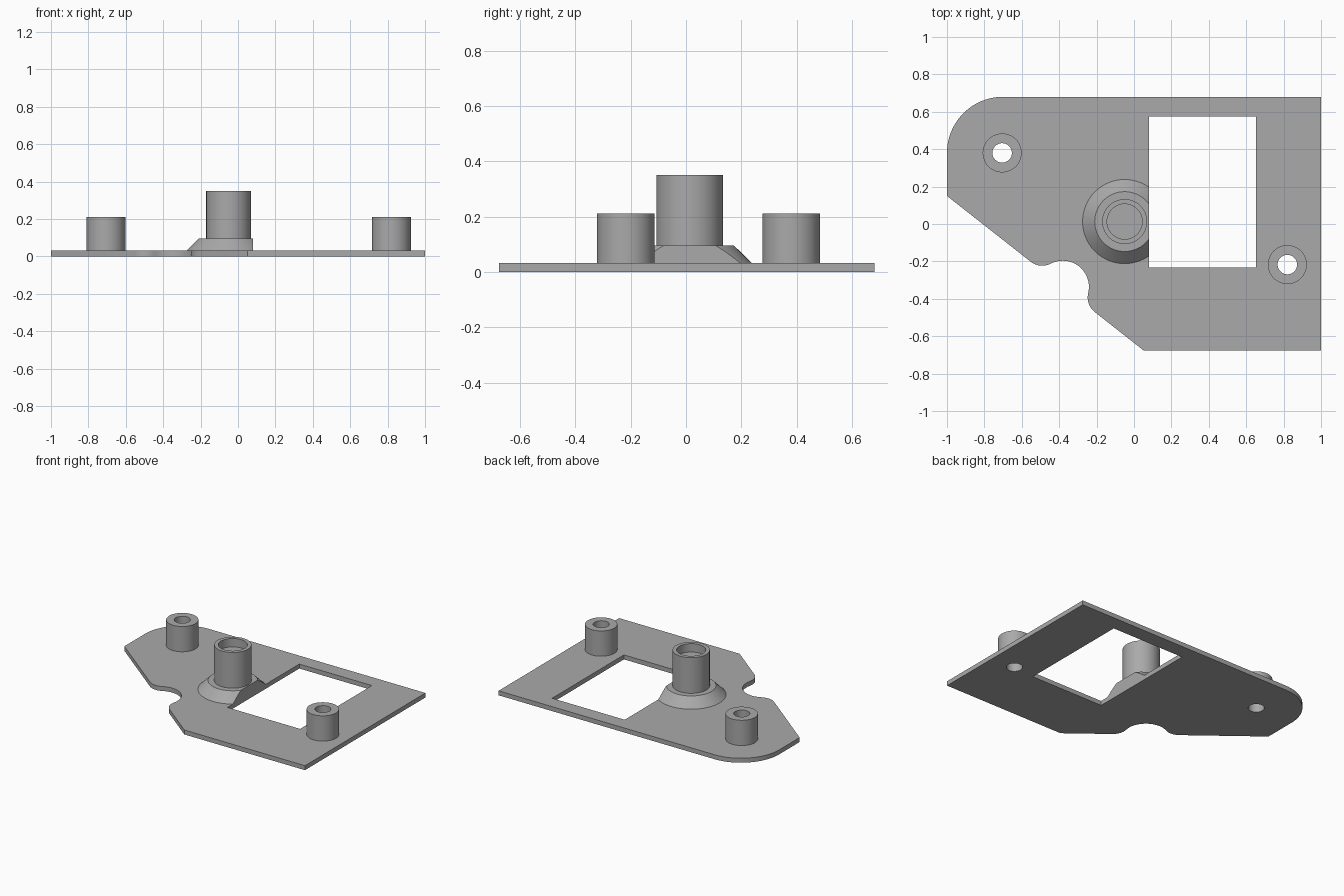
import bpy, bmesh
from math import pi, cos, sin, atan2, sqrt, radians
from mathutils import Vector

if "Cube" in bpy.data.objects:
    bpy.data.objects.remove(bpy.data.objects["Cube"])

grey = bpy.data.materials.new("plain grey")
grey.use_nodes = True
grey.diffuse_color = (0.4, 0.4, 0.4, 1)
grey.node_tree.nodes["Principled BSDF"].inputs["Base Color"].default_value = (0.4, 0.4, 0.4, 1)

THICK = 0.032
BOSSES = {"left_boss": (0.82, -0.217), "right_boss": (-0.705, 0.38)}
POST = (-0.05, 0.013)
WINDOW = (0.08, 0.652, -0.233, 0.575)  # x min, x max, y min, y max
HOLE_R = 0.052


def arc(centre, r, a0, a1, n=24):
    return [(centre[0] + r * cos(a0 + (a1 - a0) * i / n),
             centre[1] + r * sin(a0 + (a1 - a0) * i / n)) for i in range(n + 1)]


def angle(a, b):
    return atan2(b[1] - a[1], b[0] - a[0])


def finish(obj):
    obj.data.materials.clear()
    obj.data.materials.append(grey)
    bpy.ops.object.select_all(action='DESELECT')
    obj.select_set(True)
    bpy.context.view_layer.objects.active = obj
    bpy.ops.object.shade_smooth_by_angle(angle=radians(30))


def lathe(name, profile, xy, steps=64, closed=False, cut_x=None):
    """Spin an (r, z) profile about z, optionally trimmed flat at cut_x."""
    bm = bmesh.new()
    verts = [bm.verts.new((r, 0, z)) for r, z in profile]
    pairs = list(zip(verts, verts[1:])) + ([(verts[-1], verts[0])] if closed else [])
    edges = [bm.edges.new(p) for p in pairs]
    bmesh.ops.spin(bm, geom=verts + edges, cent=(0, 0, 0), axis=(0, 0, 1),
                   angle=2 * pi, steps=steps)
    bmesh.ops.remove_doubles(bm, verts=bm.verts, dist=1e-5)
    bmesh.ops.translate(bm, verts=bm.verts, vec=(*xy, 0))
    if cut_x is not None:
        res = bmesh.ops.bisect_plane(bm, geom=bm.verts[:] + bm.edges[:] + bm.faces[:],
                                     plane_co=(cut_x, 0, 0), plane_no=(1, 0, 0), clear_outer=True)
        rim = [e for e in res["geom_cut"] if isinstance(e, bmesh.types.BMEdge)]
        bmesh.ops.contextual_create(bm, geom=rim)
    bmesh.ops.recalc_face_normals(bm, faces=bm.faces)
    mesh = bpy.data.meshes.new(name)
    bm.to_mesh(mesh)
    bm.free()
    obj = bpy.data.objects.new(name, mesh)
    bpy.context.collection.objects.link(obj)
    finish(obj)


# Plate outline: rounded corner, then a slanted edge with a filleted round notch
start, end = Vector((-1, 0.15)), Vector((0.05, -0.675))
along = (end - start).normalized()
inward = Vector((-along.y, along.x))
notch = start + along * (Vector((-0.38, -0.335)) - start).dot(along)
R, r = 0.14, 0.1
reach = sqrt((R + r) ** 2 - r ** 2)
c1 = notch - along * reach + inward * r
c2 = notch + along * reach + inward * r
down = atan2(-inward.y, -inward.x)
a1, a2 = angle(c1, notch), angle(c2, notch)
outline = [(1, -0.675), (1, 0.68)]
outline += arc((-0.7, 0.38), 0.3, pi / 2, pi)
outline += [tuple(start)]
outline += arc(c1, r, down, a1, 12)
outline += arc(notch, R, angle(notch, c1), angle(notch, c2), 24)[1:-1]
outline += arc(c2, r, a2 if a2 < 0 else a2 - 2 * pi, down, 12)
outline += [tuple(end)]

# Plate with window and screw holes
x0, x1, y0, y1 = WINDOW
loops = [outline, [(x0, y0), (x1, y0), (x1, y1), (x0, y1)]]
loops += [arc(c, HOLE_R, 0, 2 * pi, 64)[:-1] for c in BOSSES.values()]
curve = bpy.data.curves.new("plate_outline", 'CURVE')
curve.dimensions = '2D'
curve.fill_mode = 'BOTH'
curve.extrude = THICK / 2
for loop in loops:
    s = curve.splines.new('POLY')
    s.points.add(len(loop) - 1)
    for p, (x, y) in zip(s.points, loop):
        p.co = (x, y, 0, 1)
    s.use_cyclic_u = True
plate = bpy.data.objects.new("plate", curve)
bpy.context.collection.objects.link(plate)
bpy.context.view_layer.objects.active = plate
plate.select_set(True)
bpy.ops.object.convert(target='MESH')
plate = bpy.context.view_layer.objects.active
plate.name = "plate"
bm = bmesh.new()
bm.from_mesh(plate.data)
bmesh.ops.translate(bm, verts=bm.verts, vec=(0, 0, THICK / 2))
bmesh.ops.remove_doubles(bm, verts=bm.verts, dist=1e-5)
bmesh.ops.recalc_face_normals(bm, faces=bm.faces)
bm.to_mesh(plate.data)
bm.free()
finish(plate)

# Screw bosses
for name, xy in BOSSES.items():
    lathe(name, [(HOLE_R, THICK), (0.104, THICK), (0.104, 0.212), (HOLE_R, 0.212)], xy, closed=True)

# Conical foot trimmed at the window, and the cupped post above it
lathe("post_foot", [(0.225, THICK), (0.16, 0.096), (0, 0.096)], POST, cut_x=x0)
lathe("post", [(0.12, 0.09), (0.12, 0.35), (0.094, 0.35), (0.094, 0.29), (0, 0.29)], POST)
